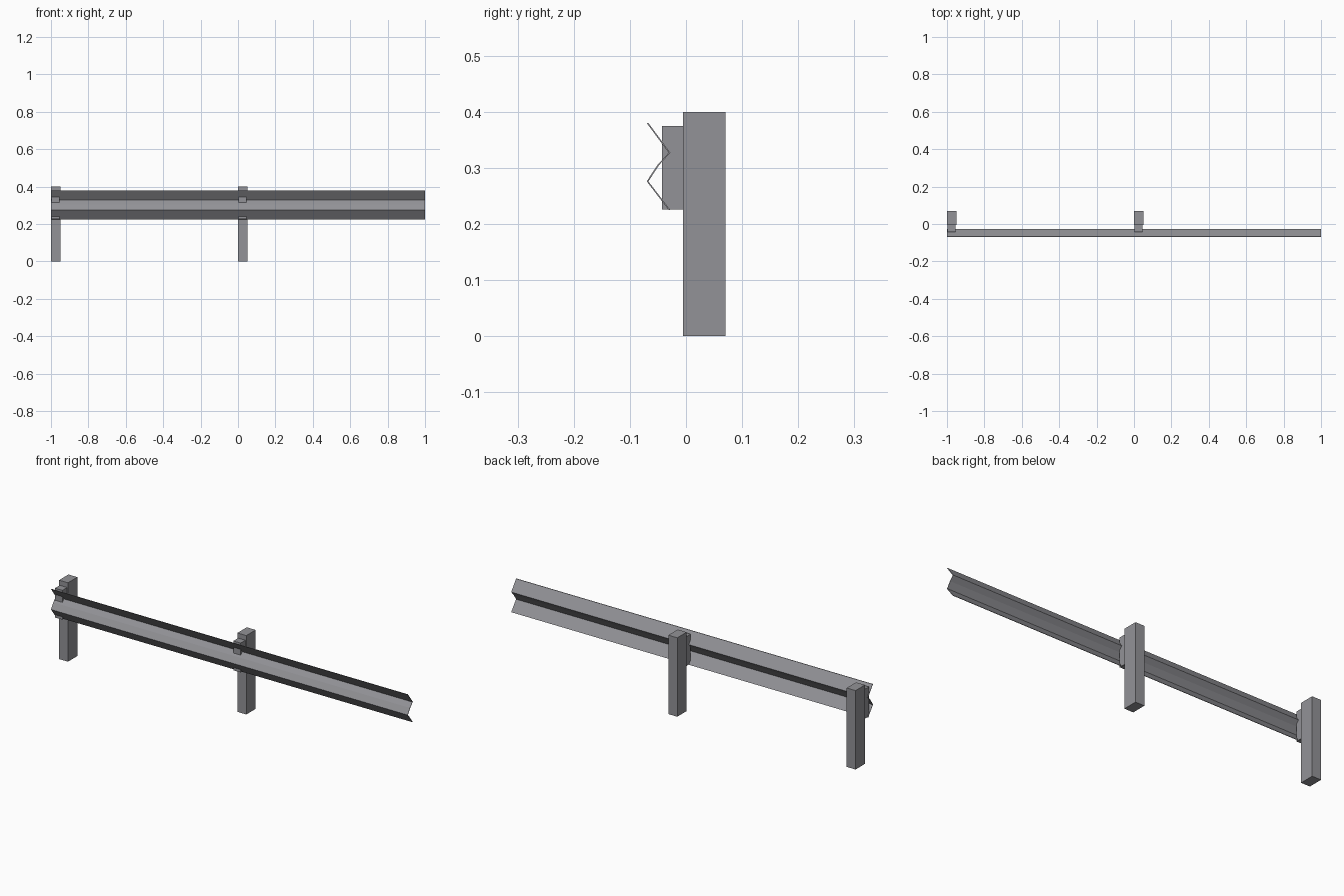
import bpy, bmesh

if "Cube" in bpy.data.objects:
    bpy.data.objects.remove(bpy.data.objects["Cube"])

# One galvanised grey steel colour
steel = bpy.data.materials.new("galvanised_grey")
steel.diffuse_color = (0.29, 0.29, 0.31, 1)
steel.use_nodes = True
steel.node_tree.nodes["Principled BSDF"].inputs["Base Color"].default_value = steel.diffuse_color


def finish(name, bm):
    bmesh.ops.recalc_face_normals(bm, faces=bm.faces[:])
    mesh = bpy.data.meshes.new(name)
    bm.to_mesh(mesh)
    bm.free()
    mesh.materials.append(steel)
    bpy.context.collection.objects.link(bpy.data.objects.new(name, mesh))


def box(name, lo, hi):
    bm = bmesh.new()
    bmesh.ops.create_cube(bm, size=1)
    for v in bm.verts:
        v.co = [(a + b) / 2 + c * (b - a) for a, b, c in zip(lo, hi, v.co)]
    finish(name, bm)


# Posts with spacer blocks, at the left end and the middle
for label, x in (("left", -1.0), ("middle", 0.0)):
    box(label + "_post", (x, -0.005, 0), (x + 0.05, 0.07, 0.4))
    box(label + "_spacer_block", (x + 0.004, -0.043, 0.226), (x + 0.045, -0.005, 0.375))

# Folded rail: thin zigzag section (y, z) swept along x
front = [(-0.07, 0.38), (-0.031, 0.327), (-0.051, 0.305), (-0.07, 0.276), (-0.031, 0.225)]
back = [(y + 0.003, z) for y, z in front]
bm = bmesh.new()
rows = [[[bm.verts.new((x, y, z)) for y, z in side] for side in (front, back)]
        for x in (-1.0, 1.0)]
(fl, bl), (fr, br) = rows
for i in range(len(front) - 1):
    j = i + 1
    bm.faces.new((fl[i], fl[j], fr[j], fr[i]))      # front skin
    bm.faces.new((bl[i], br[i], br[j], bl[j]))      # back skin
    bm.faces.new((fl[i], bl[i], bl[j], fl[j]))      # left end
    bm.faces.new((fr[i], fr[j], br[j], br[i]))      # right end
for i in (0, -1):
    bm.faces.new((fl[i], fr[i], br[i], bl[i]))      # top and bottom lips
finish("guard_rail", bm)
